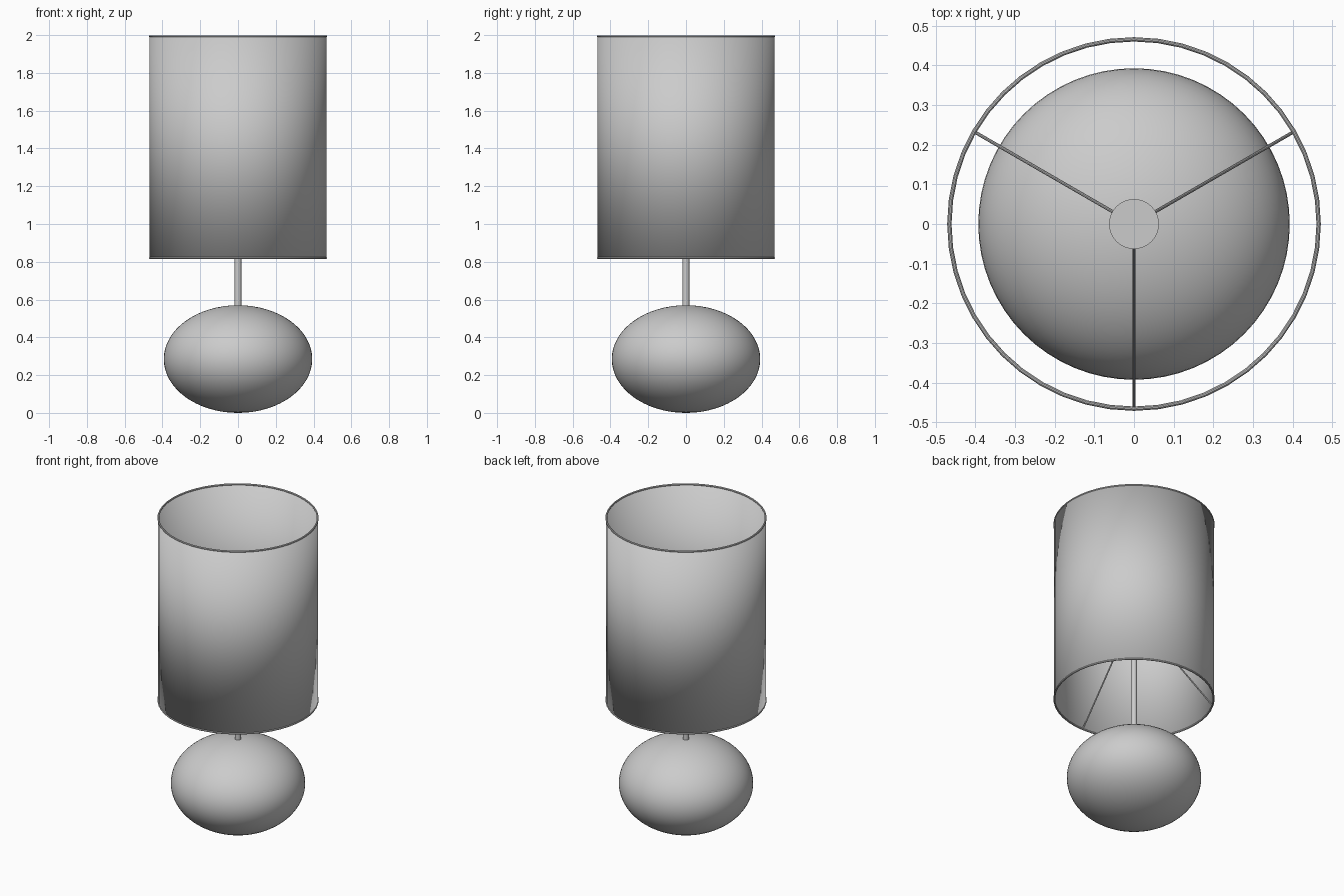
import bpy, math
from mathutils import Vector

if "Cube" in bpy.data.objects:
    bpy.data.objects.remove(bpy.data.objects["Cube"], do_unlink=True)

grey = bpy.data.materials.new("plain grey")
grey.use_nodes = True
grey.diffuse_color = (0.6, 0.6, 0.6, 1)
grey.node_tree.nodes["Principled BSDF"].inputs["Base Color"].default_value = (0.6, 0.6, 0.6, 1)

SHADE_R, SHADE_LOW, SHADE_TOP = 0.466, 0.82, 1.994
HUB_R, HUB_Z = 0.063, 1.33


def finish(name):
    ob = bpy.context.object
    ob.name = name
    ob.data.materials.append(grey)
    bpy.ops.object.shade_smooth_by_angle(angle=math.radians(35))
    return ob


def rod(name, a, b, radius, sides=16):
    a, b = Vector(a), Vector(b)
    bpy.ops.mesh.primitive_cylinder_add(vertices=sides, radius=radius, depth=(b - a).length,
                                        location=(a + b) / 2,
                                        rotation=(b - a).to_track_quat('Z', 'Y').to_euler())
    return finish(name)


# Rounded base
bpy.ops.mesh.primitive_uv_sphere_add(segments=64, ring_count=32, radius=1, location=(0, 0, 0.285))
bpy.context.object.scale = (0.393, 0.393, 0.285)
finish("base")

# Stem and the flat hub on top of it
rod("stem", (0, 0, 0.5), (0, 0, HUB_Z), 0.018, 24)
rod("hub", (0, 0, HUB_Z - 0.015), (0, 0, HUB_Z + 0.015), HUB_R, 32)

# Three sloping struts from the hub to the lower rim
for i in range(3):
    a = math.radians(30 + 120 * i)
    d = Vector((math.cos(a), math.sin(a), 0))
    rod(f"strut_{i + 1}", d * (HUB_R - 0.008) + Vector((0, 0, HUB_Z)),
        d * SHADE_R + Vector((0, 0, SHADE_LOW)), 0.0045, 10)

# Open drum shade with a thin wall
bpy.ops.mesh.primitive_cylinder_add(vertices=48, radius=SHADE_R + 0.002, depth=SHADE_TOP - SHADE_LOW,
                                    end_fill_type='NOTHING',
                                    location=(0, 0, (SHADE_TOP + SHADE_LOW) / 2))
shade = finish("shade")
wall = shade.modifiers.new("wall", 'SOLIDIFY')
wall.thickness = 0.004
wall.offset = -1

# Wire rims
for name, z in (("lower_rim", SHADE_LOW), ("upper_rim", SHADE_TOP)):
    bpy.ops.mesh.primitive_torus_add(major_segments=48, minor_segments=10, major_radius=SHADE_R,
                                     minor_radius=0.0055, location=(0, 0, z))
    finish(name)
